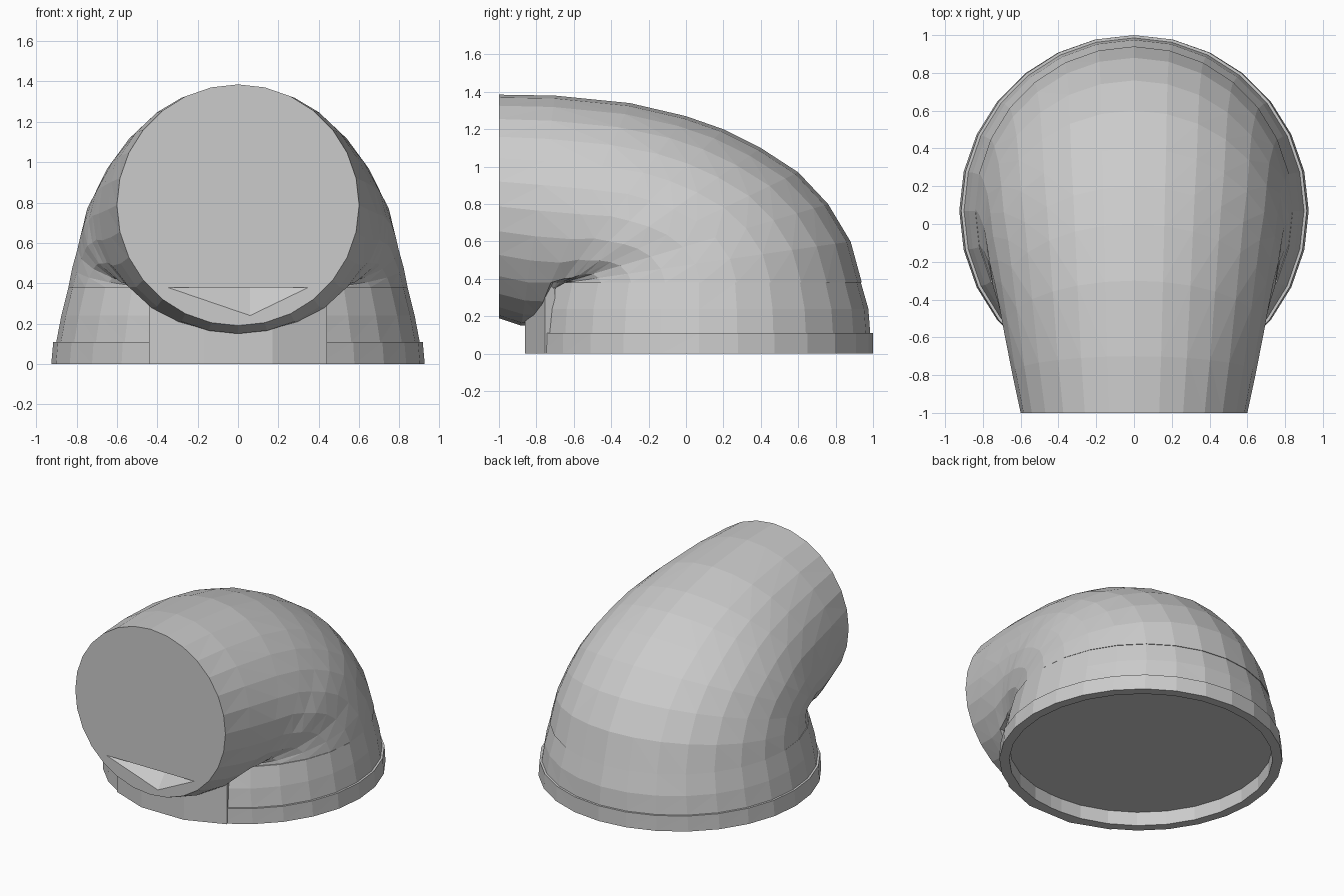
import bpy, bmesh
from math import sin, cos, pi

if "Cube" in bpy.data.objects:
    bpy.data.objects.remove(bpy.data.objects["Cube"])

N = 28          # sides of every cross-section
BAND_Z = 0.38   # height of the collar's top edge


def finish(bm, name):
    bmesh.ops.triangulate(bm, faces=[f for f in bm.faces if len(f.verts) == 4])
    bmesh.ops.recalc_face_normals(bm, faces=bm.faces)
    me = bpy.data.meshes.new(name)
    bm.to_mesh(me)
    bm.free()
    ob = bpy.data.objects.new(name, me)
    bpy.context.collection.objects.link(ob)
    return ob


def loft(bm, loops):
    """Skin a list of point loops and return their vertices."""
    rows = [[bm.verts.new(p) for p in loop] for loop in loops]
    for a, b in zip(rows, rows[1:]):
        for i in range(N):
            j = (i + 1) % N
            bm.faces.new((a[i], a[j], b[j], b[i]))
    return rows


# Cowl: sections turning from the upright front circle to the flat collar
# (top y, top z, bottom y, bottom z, half width)
sections = [
    (-1.0, 1.385, -1.0, 0.19, 0.60),
    (-0.7, 1.38, -0.88, 0.15, 0.645),
    (-0.3, 1.34, -0.82, 0.15, 0.69),
    (0.0, 1.27, -0.80, 0.20, 0.72),
    (0.2, 1.20, -0.80, 0.22, 0.74),
    (0.4, 1.10, -0.80, 0.26, 0.765),
    (0.6, 0.97, -0.80, 0.30, 0.78),
    (0.76, 0.80, -0.79, 0.34, 0.795),
    (0.88, 0.60, -0.78, 0.36, 0.82),
    (0.94, BAND_Z, -0.78, BAND_Z, 0.84),
]


def section(ty, tz, by, bz, w):
    pts = []
    for i in range(N):
        a = 2 * pi * i / N
        x = w * sin(a)
        y = (ty + by) / 2 + (ty - by) / 2 * cos(a)
        z = (tz + bz) / 2 + (tz - bz) / 2 * cos(a)
        if abs(x) > 0.445:      # only the underside dips below the collar
            z = max(z, BAND_Z)
        pts.append((x, y, z))
    return pts


bm = bmesh.new()
rows = loft(bm, [section(*s) for s in sections])
bm.faces.new(rows[-1])

# Front cap with the small notch at its foot
ring = rows[0]
left = bm.verts.new((-0.35, -1, BAND_Z))
right = bm.verts.new((0.35, -1, BAND_Z))
low = bm.verts.new((0.06, -1, 0.24))
apex = bm.verts.new((0.06, -0.88, BAND_Z))
k = next(i for i in range(N) if ring[i].co.z < 0.44)
bm.faces.new(ring[:k + 1] + [right, left] + ring[N - k:])
bm.faces.new(ring[k:N - k + 1] + [left, low, right])
bm.faces.new((left, low, apex))
bm.faces.new((low, right, apex))
bm.faces.new((right, left, apex))
finish(bm, "cowl")

# Collar: base rim, sloping band and shallow recess underneath (z, rx, ry)
profile = [
    (0.10, 0.86, 0.865), (0.0, 0.86, 0.865), (0.0, 0.925, 0.93),
    (0.11, 0.915, 0.93), (0.11, 0.90, 0.915), (0.24, 0.875, 0.905),
    (BAND_Z, 0.84, 0.865),
]
bm = bmesh.new()
rows = loft(bm, [[(rx * sin(2 * pi * i / N), 0.07 + ry * cos(2 * pi * i / N), z)
                  for i in range(N)] for z, rx, ry in profile])
bm.faces.new(rows[0])
bm.faces.new(rows[-1])
finish(bm, "collar")

# Front panel: upright curved plate under the opening
outer = [(-0.44, -0.755), (-0.17, -0.86), (0.17, -0.86), (0.44, -0.755)]
inner = [(0.42, -0.70), (0.17, -0.79), (-0.17, -0.79), (-0.42, -0.70)]
bm = bmesh.new()
base = bm.faces.new([bm.verts.new((x, y, 0)) for x, y in outer + inner])
ext = bmesh.ops.extrude_face_region(bm, geom=[base], use_keep_orig=True)
top = [g for g in ext["geom"] if isinstance(g, bmesh.types.BMVert)]
bmesh.ops.translate(bm, verts=top, vec=(0, 0, BAND_Z))
finish(bm, "front_panel")
